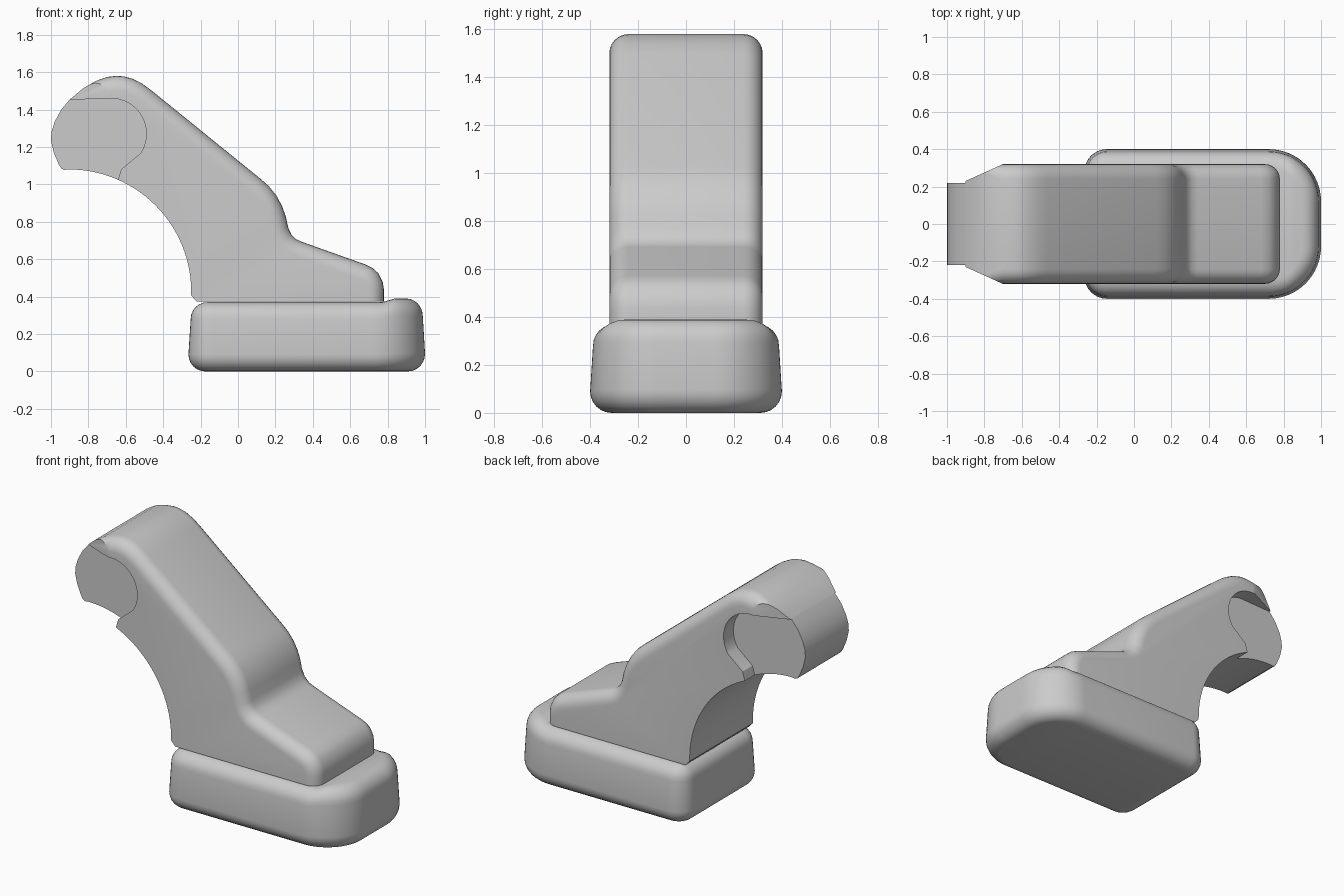
import bpy, bmesh, math
from mathutils import Vector

if "Cube" in bpy.data.objects:
    bpy.data.objects.remove(bpy.data.objects["Cube"])


def arc(cx, cy, r, a0, a1, n):
    return [(cx + r * math.cos(math.radians(a0 + (a1 - a0) * i / n)),
             cy + r * math.sin(math.radians(a0 + (a1 - a0) * i / n))) for i in range(n + 1)]


def inset(pts, dist):
    """Move each point of a counter-clockwise outline inward by its distance."""
    out, n = [], len(pts)
    for i in range(n):
        p = Vector(pts[i])
        e0 = (p - Vector(pts[i - 1])).normalized()
        e1 = (Vector(pts[(i + 1) % n]) - p).normalized()
        n0, n1 = Vector((-e0.y, e0.x)), Vector((-e1.y, e1.x))
        m = (n0 + n1) / max(0.3, 1 + n0.dot(n1))
        out.append(p + m * dist[i])
    return out


def loft(name, rings, strip_caps=False):
    """Skin a stack of rings; caps are n-gons, or strips across mirrored points."""
    bm = bmesh.new()
    rows = [[bm.verts.new(p) for p in ring] for ring in rings]
    n = len(rows[0])
    for a, b in zip(rows, rows[1:]):
        for i in range(n):
            j = (i + 1) % n
            bm.faces.new((a[i], a[j], b[j], b[i]))
    for row in (rows[0], rows[-1]):
        if strip_caps:
            for i in range(n // 2 - 1):
                bm.faces.new((row[i], row[i + 1], row[n - 2 - i], row[n - 1 - i]))
        else:
            bm.faces.new(row)
    bmesh.ops.remove_doubles(bm, verts=bm.verts, dist=1e-5)
    bmesh.ops.recalc_face_normals(bm, faces=bm.faces)
    me = bpy.data.meshes.new(name)
    bm.to_mesh(me)
    bm.free()
    ob = bpy.data.objects.new(name, me)
    bpy.context.collection.objects.link(ob)
    return ob


def activate(ob):
    bpy.ops.object.select_all(action='DESELECT')
    ob.select_set(True)
    bpy.context.view_layer.objects.active = ob


def cut(ob, cutter):
    cutter.hide_render = True
    activate(ob)
    mod = ob.modifiers.new("cut", 'BOOLEAN')
    mod.operation, mod.solver, mod.object = 'DIFFERENCE', 'EXACT', cutter
    bpy.ops.object.modifier_apply(modifier=mod.name)
    bpy.data.objects.remove(cutter)


# Rounded foot: half outline from back to toe, mirrored across y
half = arc(-0.145, -0.28, 0.12, 180, 270, 8) + [(0.3, -0.40)] + arc(0.72, -0.12, 0.28, -90, 0, 16)
outline = half + [(x, -y) for x, y in reversed(half)]
R, H = 0.09, 0.37
levels = [(R * (1 - math.sin(math.radians(a))), R * (1 - math.cos(math.radians(a)))) for a in range(0, 91, 15)]
levels = [(i, z) for i, z in levels]
levels += [(0.012 + R * (1 - math.cos(math.radians(a))), H - R + R * math.sin(math.radians(a)))
           for a in range(0, 91, 15)]
rings = []
for d, z in levels:
    ring = []
    for p in inset(outline, [d] * len(outline)):
        t = min(1, max(0, (p.x - 0.76) / 0.09))
        lift = 0.02 * t * t * (3 - 2 * t) * (z / H)
        ring.append((p.x, p.y, z + lift))
    rings.append(ring)
foot = loft("foot", rings, strip_caps=True)

# Arm: side profile, rounded only along its upper outline
base_z, W, RB = 0.373, 0.32, 0.08
top = [(0.78, base_z), (0.78, 0.44), (0.773, 0.48), (0.75, 0.525), (0.72, 0.553), (0.68, 0.572),
       (0.34, 0.693), (0.31, 0.707), (0.285, 0.732), (0.268, 0.77), (0.255, 0.83), (0.235, 0.885),
       (0.205, 0.94), (0.165, 0.99), (0.12, 1.03), (-0.46, 1.50), (-0.51, 1.537), (-0.565, 1.565),
       (-0.61, 1.577), (-0.65, 1.58), (-0.70, 1.574), (-0.76, 1.553), (-0.83, 1.512), (-0.90, 1.453)]
nose = [(-0.945, 1.40), (-0.98, 1.335), (-0.997, 1.28), (-1.0, 1.235), (-0.985, 1.17),
        (-0.96, 1.11), (-0.945, 1.085), (-0.93, 1.077)]
hollow = arc(-0.905, 0.425, 0.655, 90, 0, 28) + [(-0.25, 0.405), (-0.22, base_z)]
profile = top + nose + hollow
radius = [RB * min(1, max(0, (x + 0.9) / 0.18)) for x, z in top] + [0] * len(nose + hollow)
rings = []
for side in (-1, 1):
    angles = range(0, 91, 15)
    for a in (reversed(angles) if side < 0 else angles):
        s, c = math.sin(math.radians(a)), math.cos(math.radians(a))
        pts = inset(profile, [r * (1 - c) for r in radius])
        pts[0].y = base_z
        rings.append([(p.x, side * (W - r + r * s), p.y) for p, r in zip(pts, radius)])
arm = loft("arm", rings)

# Side recesses and tapered cheeks at the arm's upper end
recess = [(-0.66, 0.95), (-0.637, 1.04), (-0.625, 1.08)] + arc(-0.68, 1.27, 0.19, -33, 90, 18) \
    + [(-0.90, 1.452), (-1.1, 1.445), (-1.1, 0.95)]
taper = [(-0.69, 0.325), (-0.90, 0.23), (-1.1, 0.14), (-1.1, 0.5), (-0.69, 0.5)]
for side in (-1, 1):
    cut(arm, loft("recess_cutter", [[(x, side * y, z) for x, z in recess] for y in (0.22, 0.5)]))
    cheek = [(x, max(y, 0.225)) for x, y in taper]
    cut(arm, loft("taper_cutter", [[(x, side * y, z) for x, y in cheek] for z in (1.3, 1.8)]))

for ob in (foot, arm):
    activate(ob)
    bpy.ops.object.shade_smooth_by_angle(angle=math.radians(32))
